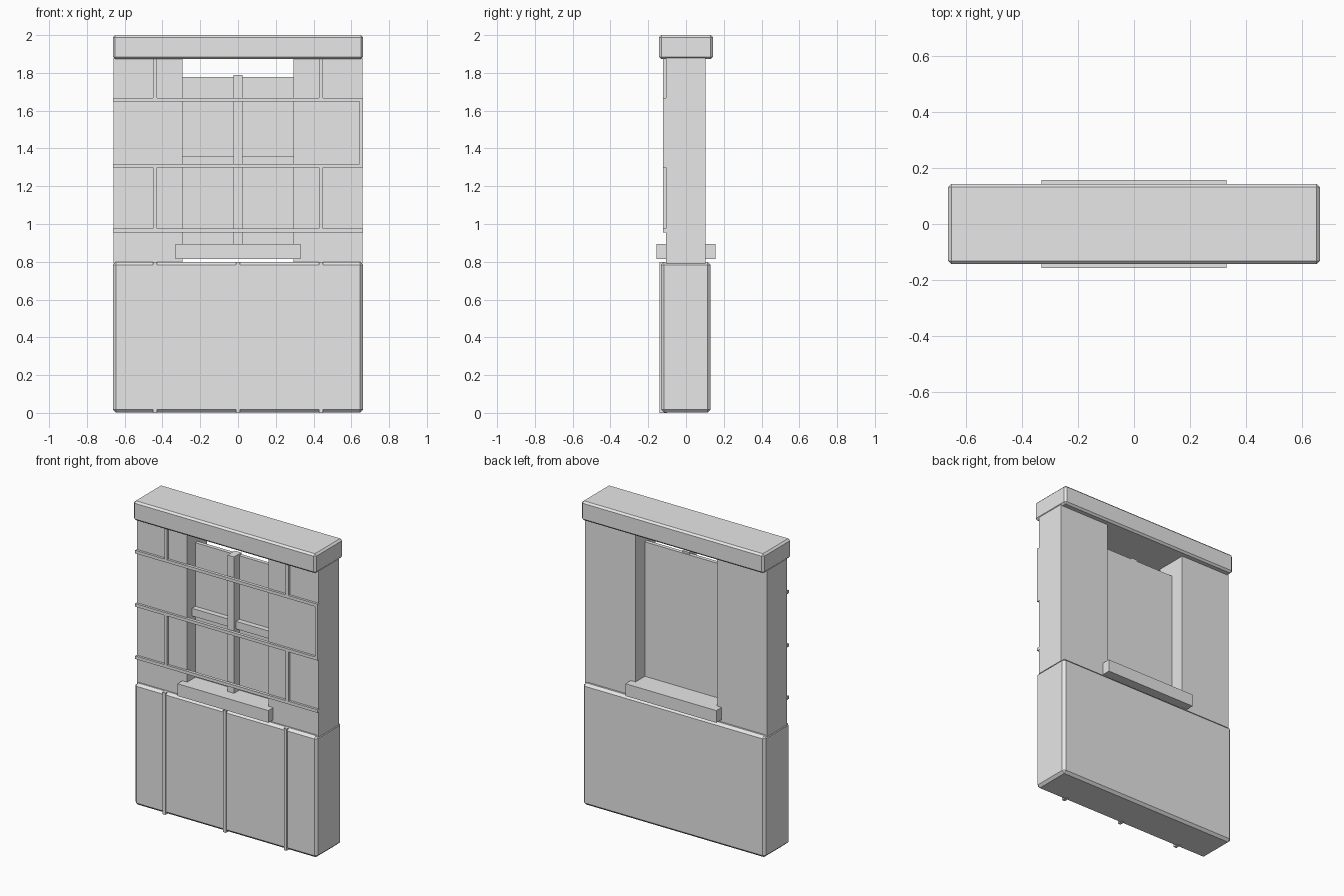
import bpy

old = bpy.data.objects.get("Cube")
if old:
    bpy.data.objects.remove(old, do_unlink=True)

grey = bpy.data.materials.new("light_grey")
grey.use_nodes = True
colour = (0.8, 0.8, 0.8, 1)
grey.diffuse_color = colour
grey.node_tree.nodes["Principled BSDF"].inputs["Base Color"].default_value = colour


def box(name, x, y, z, chamfer=0):
    """Box from (min, max) ranges, with an optional flat chamfer."""
    bpy.ops.mesh.primitive_cube_add(size=1)
    ob = bpy.context.object
    ob.name = name
    spans = (x, y, z)
    ob.location = [(a + b) / 2 for a, b in spans]
    ob.scale = [b - a for a, b in spans]
    bpy.ops.object.transform_apply(location=False, rotation=False, scale=True)
    ob.data.materials.append(grey)
    if chamfer:
        bevel = ob.modifiers.new("chamfer", 'BEVEL')
        bevel.width = chamfer
        bevel.segments = 1
    return ob


half = 0.662      # half the wall width
opening = 0.295   # half the window opening
joint = 0.01      # half the width of a joint strip

# Chamfered lower wall and top beam
box("lower_wall", (-half, half), (-0.132, 0.13), (0.002, 0.8), 0.016)
box("top_beam", (-half, half), (-0.143, 0.143), (1.873, 2), 0.012)

# Piers on both sides of the opening
box("right_pier", (-0.66, -opening), (-0.106, 0.102), (0.79, 1.88))
box("left_pier", (opening, 0.66), (-0.106, 0.102), (0.79, 1.88))

# Window: sill, pane and cross bars
box("window_sill", (-0.33, 0.33), (-0.157, 0.157), (0.815, 0.895))
box("window_pane", (-opening, opening), (-0.02, 0.005), (0.85, 1.777))
box("window_rail", (-opening, opening), (-0.055, -0.01), (1.31, 1.36))
box("window_mullion", (-0.024, 0.024), (-0.075, 0), (0.85, 1.79))

# Horizontal joint strips
strip_y = (-0.121, -0.1)
rows = (0.965, 1.308, 1.658)
for i, z in enumerate(rows):
    box(f"row_strip_{i}", (-half, half), strip_y, (z - joint, z + joint))

# Vertical joint strips of the upper wall
for bottom, top in ((rows[0], rows[1]), (rows[2], 1.88)):
    for x in (-0.44, 0.44):
        box("upper_joint", (x - joint, x + joint), strip_y, (bottom, top))
box("edge_joint", (0.642, half), strip_y, (rows[1], rows[2]))

# Vertical joint strips of the lower wall
for x in (-0.44, 0, 0.44):
    box("lower_joint", (x - joint, x + joint), (-0.139, -0.1), (0, 0.8))
